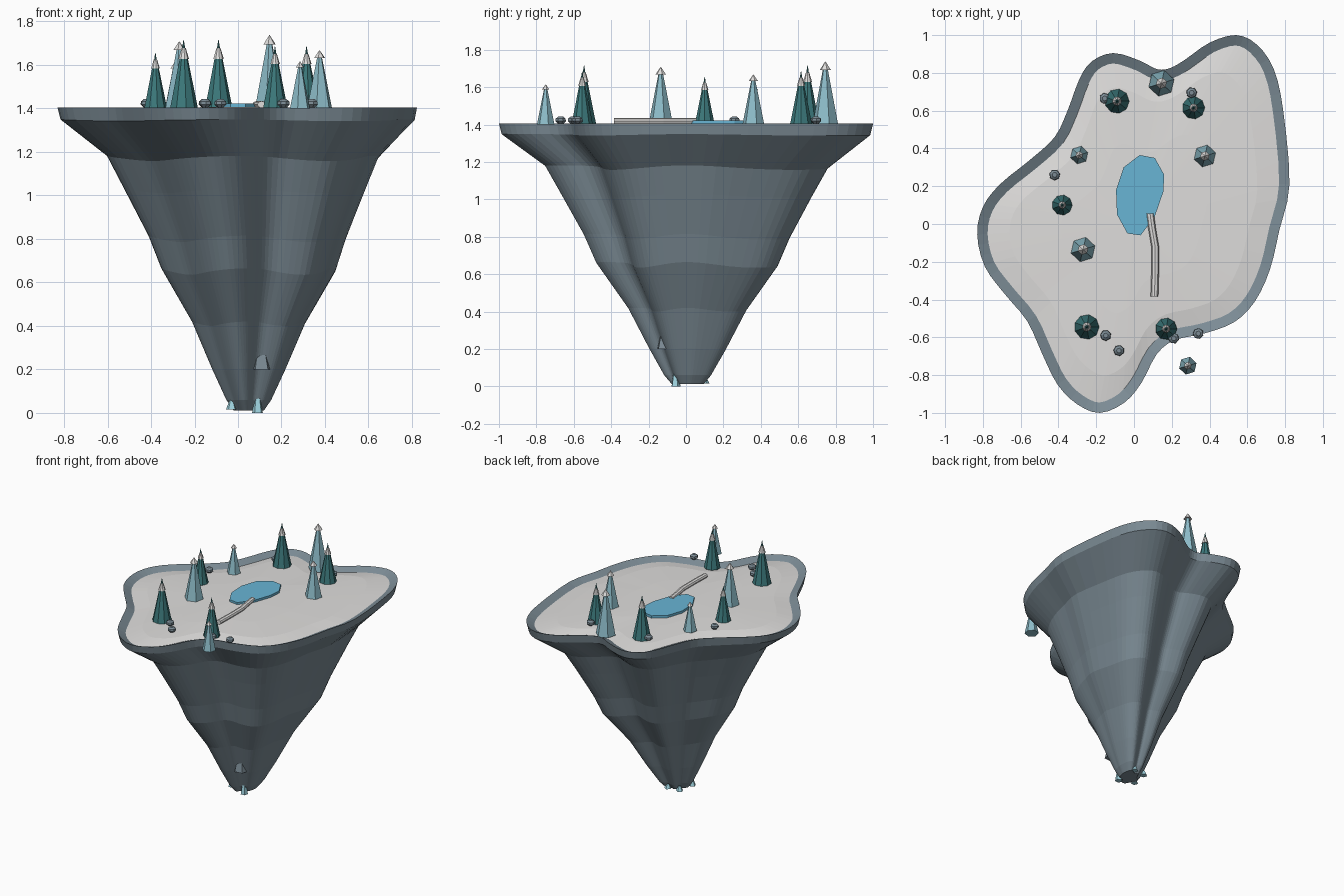
import bpy, bmesh, math
from mathutils import Vector

if "Cube" in bpy.data.objects:
    bpy.data.objects.remove(bpy.data.objects["Cube"])


def material(name, rgb):
    m = bpy.data.materials.new(name)
    m.diffuse_color = (*rgb, 1)
    m.use_nodes = True
    m.node_tree.nodes["Principled BSDF"].inputs["Base Color"].default_value = m.diffuse_color
    return m


ROCK = material("slate_rock", (0.20, 0.26, 0.30))
SNOW = material("snow", (0.74, 0.73, 0.72))
WATER = material("pond_blue", (0.14, 0.46, 0.66))
PINE = material("dark_pine", (0.045, 0.19, 0.20))
FROST = material("frosted_pine", (0.27, 0.51, 0.59))
ICE = material("ice", (0.35, 0.66, 0.75))


def add(name, bm, *mats):
    bmesh.ops.recalc_face_normals(bm, faces=bm.faces)
    me = bpy.data.meshes.new(name)
    bm.to_mesh(me)
    bm.free()
    for m in mats:
        me.materials.append(m)
    ob = bpy.data.objects.new(name, me)
    bpy.context.collection.objects.link(ob)
    return ob


def loft(bm, loops, mats=None, cap_first=True, cap_last=True):
    """Skin a list of equal-length point loops."""
    vs = [[bm.verts.new(p) for p in lp] for lp in loops]
    n = len(vs[0])
    for k in range(len(vs) - 1):
        for i in range(n):
            j = (i + 1) % n
            f = bm.faces.new((vs[k][i], vs[k][j], vs[k + 1][j], vs[k + 1][i]))
            f.material_index = mats[k] if mats else 0
    if cap_first:
        bm.faces.new(vs[0])
    if cap_last:
        f = bm.faces.new(vs[-1])
        f.material_index = mats[-1] if mats else 0


def ring(c, r, z, n, turn=0.0):
    return [(c[0] + r * math.cos(turn + math.tau * i / n),
             c[1] + r * math.sin(turn + math.tau * i / n), z) for i in range(n)]


# Island outline, smoothed with a Catmull-Rom curve
OUTLINE = [Vector(p) for p in (
    (.823, .21), (.79, .6), (.74, .82), (.65, .95), (.54, 1.0), (.40, .96), (.27, .87),
    (.19, .825), (.12, .82), (.03, .865), (-.11, .905), (-.225, .86), (-.29, .765),
    (-.35, .605), (-.42, .46), (-.55, .34), (-.71, .21), (-.80, .09), (-.83, -.055),
    (-.79, -.225), (-.685, -.37), (-.565, -.515), (-.485, -.69), (-.405, -.85),
    (-.30, -.955), (-.18, -1.0), (-.05, -.945), (.04, -.84), (.12, -.69), (.215, -.615),
    (.37, -.58), (.53, -.52), (.64, -.41), (.72, -.24), (.77, -.03))]


def smooth_outline(steps):
    out, n = [], len(OUTLINE)
    for i in range(n):
        a, b, c, d = (OUTLINE[(i + k) % n] for k in (-1, 0, 1, 2))
        for s in range(steps):
            t = s / steps
            out.append(0.5 * (2 * b + (c - a) * t + (2 * a - 5 * b + 4 * c - d) * t * t
                              + (3 * b - a - 3 * c + d) * t ** 3))
    return out


SHAPE = smooth_outline(3)


def slice_at(s, z, wave=0.0):
    """Outline scaled about the island's leaning axis."""
    cx = 0.05 * min(1, (1 - s) * 2)
    return [(cx + p.x * s, 0.01 * (1 - s) + p.y * s,
             z + wave * math.cos(4 * math.atan2(p.y, p.x))) for p in SHAPE]


def inset_slice(d, z):
    """Outline moved inwards by a fixed distance."""
    n, out = len(SHAPE), []
    for i, p in enumerate(SHAPE):
        t = (SHAPE[(i + 1) % n] - SHAPE[i - 1]).normalized()
        out.append((p.x - t.y * d, p.y + t.x * d, z))
    return out


# Floating rock body with a raised rim
bm = bmesh.new()
body = [slice_at(s, z, w) for s, z, w in (
    (.085, .012, 0), (.125, .06, 0), (.205, .2, .005), (.315, .41, .01), (.485, .65, .015),
    (.55, .80, .015), (.67, 1.02, .01), (.755, 1.17, .012), (.985, 1.345, .004), (1, 1.405, 0))]
loft(bm, body + [inset_slice(.055, 1.38)], cap_last=False)
add("island_rock", bm, ROCK)

# Gently domed snow field
bm = bmesh.new()
edge = inset_slice(.055, 1.38)
domes = [[(x * s, y * s, z) for x, y, _ in edge]
         for s, z in ((1, 1.38), (.85, 1.395), (.5, 1.403), (.02, 1.407))]
loft(bm, domes, cap_first=False)
add("snow_field", bm, SNOW)

# Pond
POND = ((.03, .365), (.11, .35), (.16, .26), (.155, .17), (.11, .04), (.035, -.06),
        (-.035, -.05), (-.09, .05), (-.095, .18), (-.055, .30))
bm = bmesh.new()
loft(bm, [[(x, y, z) for x, y in POND] for z in (1.395, 1.422)])
add("pond", bm, WATER)

# Frozen stream: bent tube
bm = bmesh.new()
PATH = ((.085, .055), (.095, -.02), (.112, -.12), (.112, -.25), (.108, -.385))
loft(bm, [[(x + .02 * math.cos(a), y, 1.418 + .016 * math.sin(a))
           for a in (math.tau * k / 8 for k in range(8))] for x, y in PATH])
add("frozen_stream", bm, SNOW)

# Dark pines: eight-sided cone, snow collar, dark tip
for i, (x, y, r, top) in enumerate((
        (-.09, .65, .065, 1.715), (.315, .615, .06, 1.685), (-.38, .10, .054, 1.655),
        (-.25, -.545, .066, 1.715), (.17, -.555, .058, 1.685))):
    bm = bmesh.new()
    c, h = (x, y), top - 1.40
    prof = ((r, 0), (r * .3, .72), (r * .38, .72), (r * .15, .88), (r * .11, .88), (.001, 1))
    loft(bm, [ring(c, q, 1.40 + h * t, 9) for q, t in prof], [0, 1, 1, 0, 0, 0])
    add(f"dark_pine_{i + 1}", bm, PINE, SNOW)

# Frosted pines: six-sided spire with a snow cap
for i, (x, y, r, top) in enumerate((
        (.145, .745, .07, 1.737), (.375, .36, .06, 1.667), (-.29, .365, .048, 1.612),
        (-.27, -.135, .067, 1.708), (.285, -.75, .048, 1.615))):
    bm = bmesh.new()
    c, h = (x, y), top - 1.40
    prof = ((r, 0), (r * .2, .87), (r * .43, .87), (.001, 1))
    loft(bm, [ring(c, q, 1.40 + h * t, 6, .3) for q, t in prof], [0, 1, 1, 1])
    add(f"frosted_pine_{i + 1}", bm, FROST, SNOW)

# Boulders
for i, (x, y) in enumerate(((-.155, .665), (.305, .695), (-.42, .26), (-.15, -.59),
                            (-.08, -.67), (.34, -.58), (.21, -.605))):
    bm = bmesh.new()
    prof = ((.015, 1.405), (.029, 1.418), (.027, 1.432), (.013, 1.443))
    loft(bm, [ring((x, y), r, z, 7, i) for r, z in prof])
    add(f"boulder_{i + 1}", bm, ROCK)


# Shards near the foot of the island
def shard(name, mat, c, r, z0, z1, n=5):
    bm = bmesh.new()
    loft(bm, [ring(c, r, z0, n, .4), ring(c, r * .35, z1, n, .4)])
    add(name, bm, mat)


shard("rock_shard", ROCK, (.105, -.11), .05, .2, .33)
for i, (x, y, h) in enumerate(((.09, -.055, .1), (-.03, -.03, .06), (.08, .1, .05), (-.01, .09, .05))):
    shard(f"ice_shard_{i + 1}", ICE, (x, y), .026, .0 if i == 0 else .015, h)
